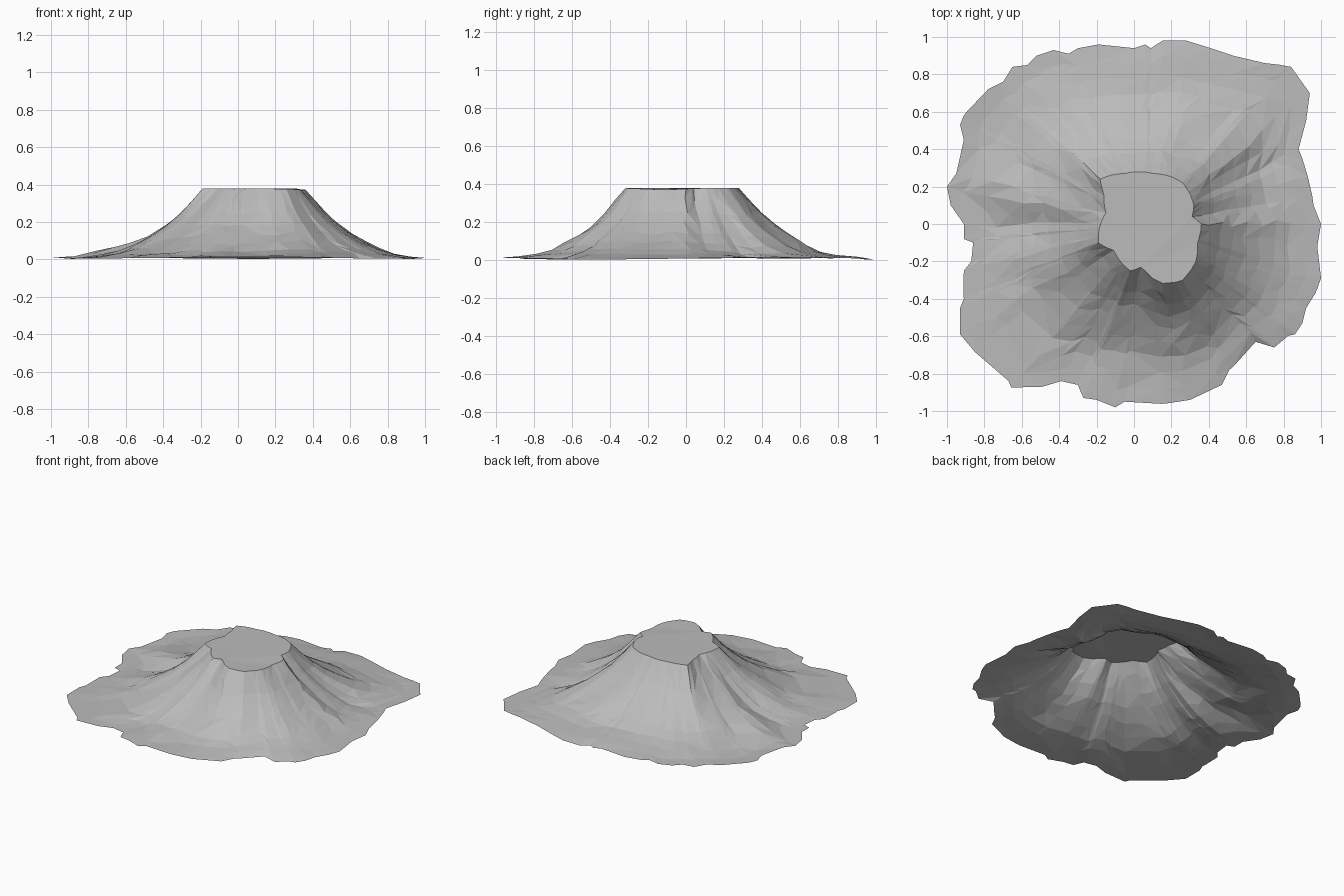
import bpy, bmesh, math, random
from mathutils import Vector, noise

if "Cube" in bpy.data.objects:
    bpy.data.objects.remove(bpy.data.objects["Cube"])

random.seed(4)
CX, CY, TOP = 0.08, 0.0, 0.378

# ragged ground outline and plateau rim, seen from above
OUTLINE = [(1, 0), (.96, .1), (.93, .25), (.88, .4), (.92, .55), (.94, .7), (.84, .84),
           (.7, .86), (.53, .9), (.41, .94), (.28, .98), (.15, .98), (.09, .94), (.06, .96),
           (0, .94), (-.19, .96), (-.3, .94), (-.35, .91), (-.43, .93), (-.52, .9),
           (-.57, .85), (-.65, .84), (-.7, .76), (-.78, .72), (-.91, .58), (-.93, .53),
           (-.91, .45), (-.95, .27), (-1, .2), (-.98, .1), (-.91, 0), (-.91, -.08),
           (-.86, -.1), (-.87, -.2), (-.91, -.25), (-.91, -.4), (-.93, -.45), (-.93, -.59),
           (-.67, -.84), (-.65, -.89), (-.49, -.87), (-.39, -.84), (-.3, -.86),
           (-.27, -.93), (-.2, -.94), (-.1, -.98), (-.05, -.95), (.17, -.96), (.3, -.94),
           (.47, -.86), (.51, -.78), (.65, -.63), (.68, -.66), (.7, -.61), (.75, -.66),
           (.86, -.59), (.9, -.53), (.92, -.45), (.97, -.37), (1, -.29), (.98, -.12)]
RIM = [(.36, 0), (.31, .04), (.32, .1), (.26, .22), (.1, .27), (-.05, .27), (-.18, .24),
       (-.16, .15), (-.15, .06), (-.19, -.1), (-.11, -.14), (-.08, -.19), (-.02, -.25),
       (.04, -.23), (.1, -.29), (.16, -.32), (.26, -.3), (.33, -.2), (.34, -.1)]
# height fraction against normalised distance from the rim
PROFILE = [(0, 1), (.15, .70), (.3, .475), (.45, .30), (.57, .185), (.7, .11), (.87, .055), (1, .02)]


def polar(points):
    return sorted((math.atan2(y - CY, x - CX) % math.tau, math.hypot(x - CX, y - CY))
                  for x, y in points)


def lerp_table(table, v):
    for (a, p), (b, q) in zip(table, table[1:]):
        if a <= v <= b:
            return p + (q - p) * (v - a) / max(b - a, 1e-9)
    return table[-1][1]


def wrapped(table):
    return [(table[-1][0] - math.tau, table[-1][1])] + table + [(table[0][0] + math.tau, table[0][1])]


def bump(a, centre, width):
    d = (a - centre + math.pi) % math.tau - math.pi
    return math.exp(-(d / width) ** 2)


outer, rim = polar(OUTLINE), polar(RIM)
outer_t, rim_t = wrapped(outer), wrapped(rim)
angles = []
for a in sorted([a for a, r in outer] + [a for a, r in rim]):
    if not angles or a - angles[-1] > 0.02:
        angles.append(a)
n = len(angles)

# mountain: rings running from the rim down to the ragged foot
bm = bmesh.new()
rings = []
STEPS = [0, .08, .17, .27, .38, .5, .62, .75, .88, 1]
for k, t in enumerate(STEPS):
    ring = []
    inner = 0 < k < len(STEPS) - 1
    for i, a in enumerate(angles):
        # between rim and foot the rays spread out evenly and wander a little
        gap = min((angles[(i + 1) % n] - a) % math.tau, (a - angles[i - 1]) % math.tau)
        aa = a + (random.uniform(-.3, .3) * gap if inner else 0)
        r0, r1 = lerp_table(rim_t, a), lerp_table(outer_t, a)
        tt = t + (random.uniform(-.2, .2) * min(gap, .1) if inner else 0)
        r = r0 + (r1 - r0) * tt
        x, y = CX + r * math.cos(aa), CY + r * math.sin(aa)
        span = .5 * .68 + .5 * (r1 - r0)
        d = min(1, (r - r0) / span)
        # gullies and the long ridge on the left flank
        gully = noise.noise(Vector((x * 5, y * 5, 3.0)))
        fade = math.sin(math.pi * min(1, t)) ** .8
        z = TOP * lerp_table(PROFILE, max(0, d))
        z += fade * (.022 * gully + .026 * bump(a, 2.88, .14) - .02 * bump(a, 3.15, .12)
                     - .02 * bump(a, .5, .12) - .008)
        z = max(z, .007)
        if k == 0:
            z = TOP - .008 * bump(a, 5.9, .5)
        elif not inner:
            z = .008 + .005 * math.sin(3 * a)
        ring.append(bm.verts.new((x, y, z)))
    rings.append(ring)

for lo, hi in zip(rings, rings[1:]):
    for i in range(n):
        j = (i + 1) % n
        if random.random() < .5:
            bm.faces.new((lo[i], hi[i], hi[j]))
            bm.faces.new((lo[i], hi[j], lo[j]))
        else:
            bm.faces.new((lo[i], hi[i], lo[j]))
            bm.faces.new((hi[i], hi[j], lo[j]))

# flat plateau
cap = bm.faces.new(rings[0])
bmesh.ops.triangulate(bm, faces=[cap])
bmesh.ops.recalc_face_normals(bm, faces=bm.faces)
if sum(f.normal.z for f in bm.faces) < 0:
    bmesh.ops.reverse_faces(bm, faces=bm.faces)

mesh = bpy.data.meshes.new("mountain")
bm.to_mesh(mesh)
bm.free()

# dark grey rock
rock = bpy.data.materials.new("rock")
rock.diffuse_color = (.5, .5, .5, 1)
rock.use_nodes = True
rock.node_tree.nodes["Principled BSDF"].inputs["Base Color"].default_value = rock.diffuse_color
mesh.materials.append(rock)
bpy.context.collection.objects.link(bpy.data.objects.new("mountain", mesh))
